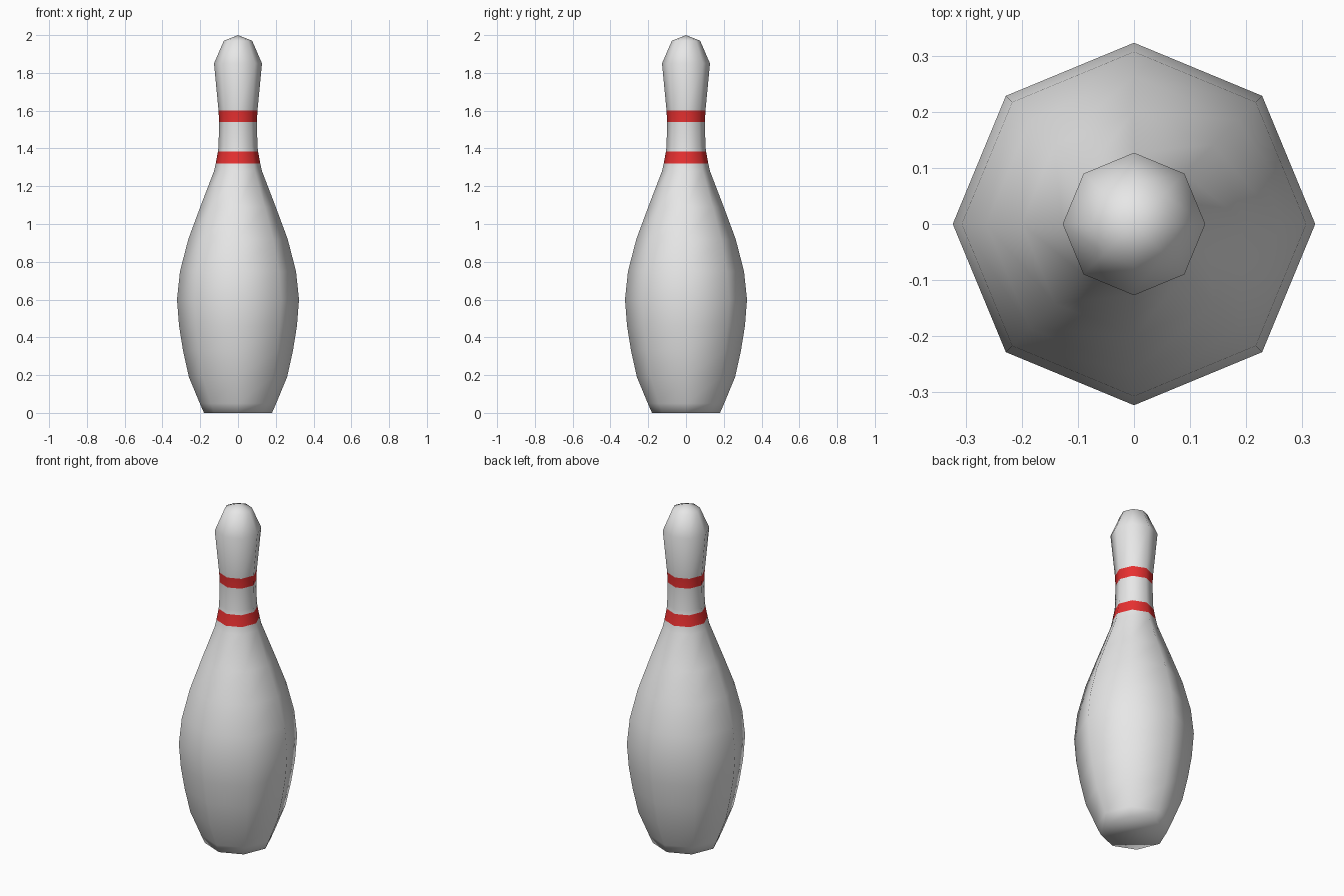
import bpy
import bmesh
from math import cos, sin, tau

cube = bpy.data.objects.get("Cube")
if cube:
    bpy.data.objects.remove(cube)


def make_material(name, rgb):
    mat = bpy.data.materials.new(name)
    mat.use_nodes = True
    mat.diffuse_color = (*rgb, 1)
    mat.node_tree.nodes["Principled BSDF"].inputs["Base Color"].default_value = (*rgb, 1)
    return mat


SIDES = 8
# Pin outline from base to crown: radius, height
PROFILE = [
    (0.18, 0.0), (0.202, 0.05), (0.26, 0.19), (0.291, 0.33), (0.312, 0.46),
    (0.323, 0.6), (0.307, 0.75), (0.263, 0.92), (0.2, 1.09), (0.127, 1.28),
    (0.118, 1.32), (0.106, 1.385), (0.103, 1.41), (0.1, 1.54), (0.103, 1.6),
    (0.127, 1.85), (0.075, 1.97),
]
STRIPES = [(1.32, 1.385), (1.54, 1.6)]

# Lathe the pin as stacked octagonal rings, a vertex on each axis
bm = bmesh.new()
rings = [
    [bm.verts.new((r * cos(tau * i / SIDES), r * sin(tau * i / SIDES), z))
     for i in range(SIDES)]
    for r, z in PROFILE
]
crown = bm.verts.new((0, 0, 2))
bm.faces.new(rings[0])
for low, high in zip(rings, rings[1:]):
    for i in range(SIDES):
        j = (i + 1) % SIDES
        bm.faces.new((low[i], low[j], high[j], high[i]))
for i in range(SIDES):
    bm.faces.new((rings[-1][i], rings[-1][(i + 1) % SIDES], crown))
bmesh.ops.recalc_face_normals(bm, faces=bm.faces)

# Smooth shading, with the neck stripes coloured by height
for face in bm.faces:
    face.smooth = True
    z = face.calc_center_median().z
    face.material_index = int(any(a < z < b for a, b in STRIPES))

mesh = bpy.data.meshes.new("bowling_pin")
bm.to_mesh(mesh)
bm.free()
mesh.materials.append(make_material("white", (0.8, 0.8, 0.8)))
mesh.materials.append(make_material("stripe_red", (0.8, 0.03, 0.03)))
pin = bpy.data.objects.new("bowling_pin", mesh)
bpy.context.collection.objects.link(pin)
